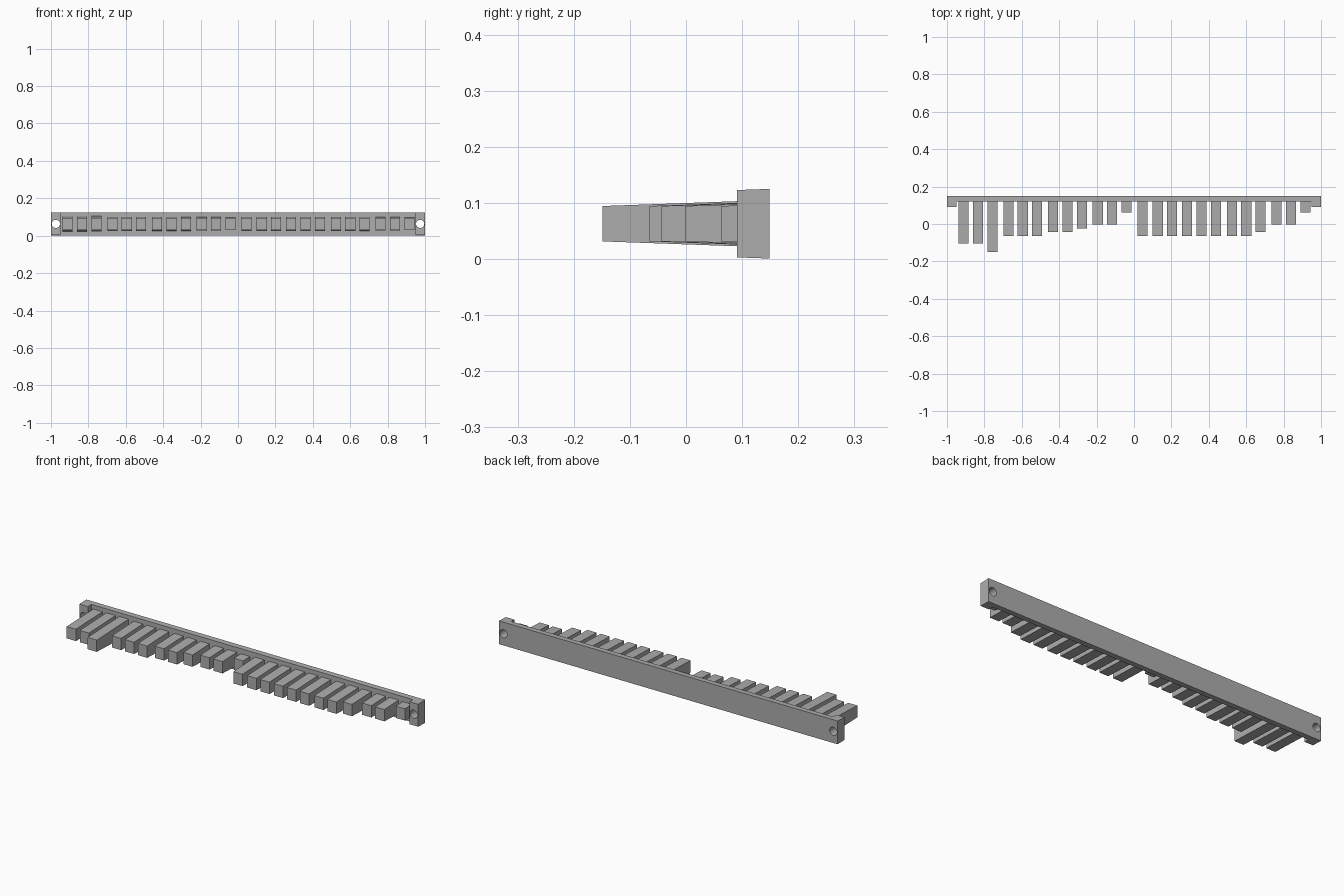
import bpy
import bmesh
import math

if "Cube" in bpy.data.objects:
    bpy.data.objects.remove(bpy.data.objects["Cube"])

MID_Z = 0.063      # height of the centre line
DRAFT = 0.036      # slope of the tapered upper and lower faces
BACK_Y, PLATE_Y, LUG_Y = 0.149, 0.119, 0.091

grey = bpy.data.materials.new("plain grey")
grey.use_nodes = True
colour = (0.42, 0.42, 0.42, 1)
grey.diffuse_color = colour
grey.node_tree.nodes["Principled BSDF"].inputs["Base Color"].default_value = colour


def drafted_prism(name, outline, half_at_front):
    """Extrude a plan outline up and down, growing thicker toward the back."""
    front = min(y for x, y in outline)
    bm = bmesh.new()
    rings = []
    for side in (-1, 1):
        rings.append([bm.verts.new((x, y, MID_Z + side * (half_at_front + DRAFT * (y - front))))
                      for x, y in outline])
    low, high = rings
    bm.faces.new(low[::-1])
    bm.faces.new(high)
    for i in range(len(outline)):
        j = (i + 1) % len(outline)
        bm.faces.new((low[i], low[j], high[j], high[i]))
    bmesh.ops.recalc_face_normals(bm, faces=bm.faces)
    mesh = bpy.data.meshes.new(name)
    bm.to_mesh(mesh)
    bm.free()
    mesh.materials.append(grey)
    obj = bpy.data.objects.new(name, mesh)
    bpy.context.collection.objects.link(obj)
    return obj


# Back rail with a forward lug at each end
half_rail = [(1, BACK_Y), (1, LUG_Y), (0.95, LUG_Y), (0.95, PLATE_Y)]
outline = half_rail + [(-x, y) for x, y in reversed(half_rail)]
rail = drafted_prism("rail", outline[::-1], 0.06)

# Screw hole through each lug
for side, label in ((-1, "right"), (1, "left")):
    bpy.ops.mesh.primitive_cylinder_add(vertices=24, radius=0.022, depth=0.3,
                                        location=(side * 0.974, BACK_Y, MID_Z),
                                        rotation=(math.pi / 2, 0, 0))
    cutter = bpy.context.object
    cutter.name = label + "_hole_cutter"
    cutter.data.materials.append(grey)
    cutter.hide_render = True
    cutter.hide_set(True)
    cut = rail.modifiers.new(label + "_hole", "BOOLEAN")
    cut.operation = "DIFFERENCE"
    cut.solver = "EXACT"
    cut.object = cutter

# Bake the holes and drop the cutters
bpy.context.view_layer.update()
graph = bpy.context.evaluated_depsgraph_get()
cut_mesh = bpy.data.meshes.new_from_object(rail.evaluated_get(graph))
rail.modifiers.clear()
rail.data = cut_mesh
for label in ("right", "left"):
    bpy.data.objects.remove(bpy.data.objects[label + "_hole_cutter"])
bpy.ops.object.select_all(action="DESELECT")
rail.select_set(True)
bpy.context.view_layer.objects.active = rail
bpy.ops.object.shade_smooth_by_angle(angle=math.radians(30))

# Teeth in groups of three; each letter picks how far a tooth reaches
reach = {"a": -0.149, "b": -0.105, "c": -0.065, "d": -0.044,
         "e": -0.023, "f": -0.002, "g": 0.062}
groups = ["bba", "ccc", "dde", "ffg", "ccc", "ccc", "ccd", "ffg"]
HALF_WIDTH = 0.027
for g, letters in enumerate(groups):
    for t, letter in enumerate(letters):
        x = -0.834 + 0.239 * g + 0.077 * (t - 1)
        if g == 4 and t > 0:
            x += 0.005
        tip = reach[letter]
        root = PLATE_Y + 0.005
        drafted_prism(f"tooth_{g * 3 + t + 1}",
                      [(x - HALF_WIDTH, tip), (x + HALF_WIDTH, tip),
                       (x + HALF_WIDTH, root), (x - HALF_WIDTH, root)], 0.0315)
